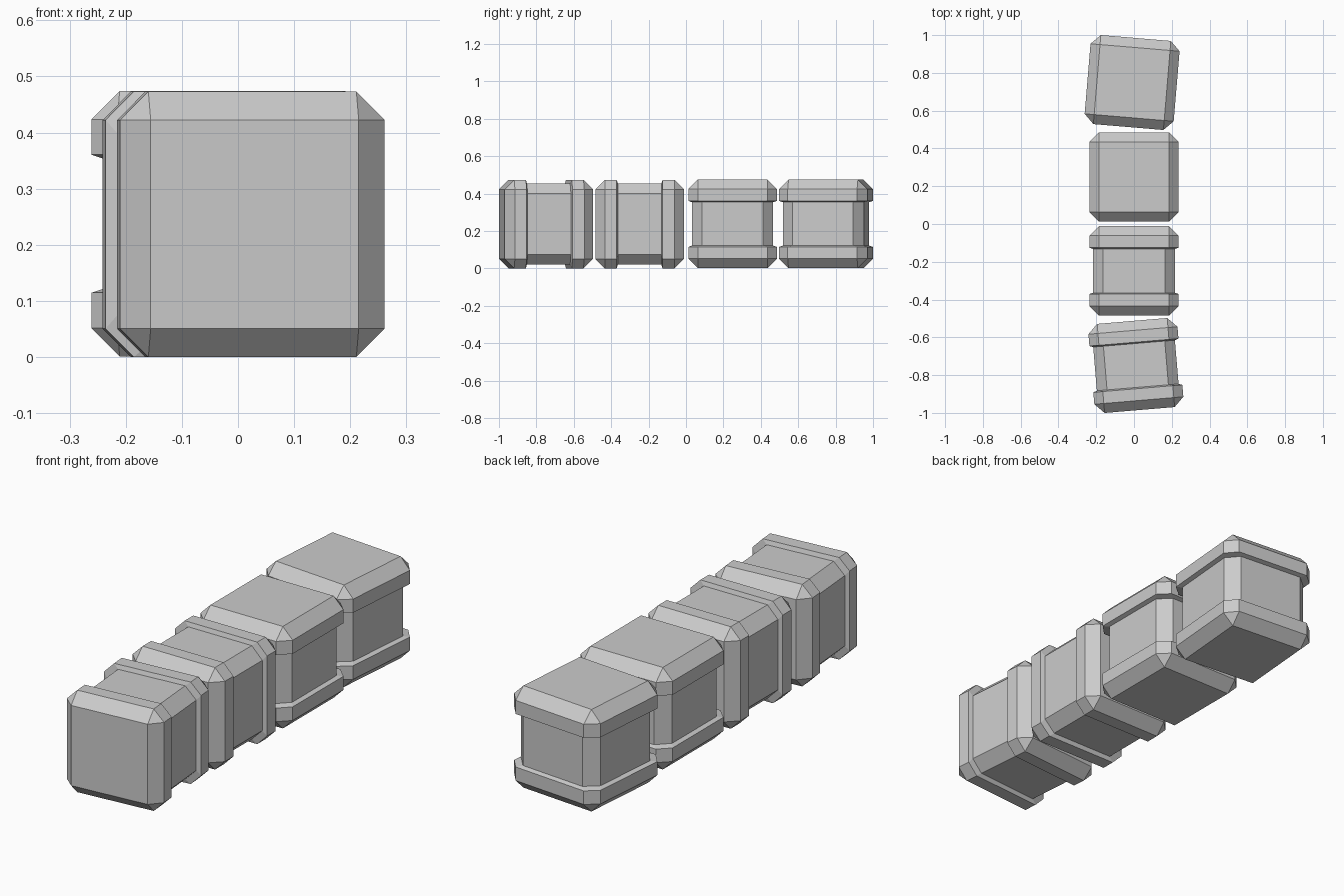
import bpy, bmesh
from math import radians
from mathutils import Matrix

if "Cube" in bpy.data.objects:
    bpy.data.objects.remove(bpy.data.objects["Cube"])

# Half profile of a crate along its axis: (height, half width, half flat width)
H = 0.2365
PROFILE = [
    (H, 0.186, 0.186),        # square end face
    (0.186, H, 0.186),        # outer edge of the cap chamfer
    (0.123, H, 0.186),        # end of the cap rim
    (0.116, 0.217, 0.163),    # recessed middle body
]


def ring(bm, h, w, f):
    pts = [(w, -f), (w, f), (f, w), (-f, w), (-w, f), (-w, -f), (-f, -w), (f, -w)]
    return [bm.verts.new((x, y, h)) for x, y in pts]


def crate(name, location, turn, lying):
    bm = bmesh.new()
    full = PROFILE + [(-h, w, f) for h, w, f in reversed(PROFILE)]
    rings = [ring(bm, *p) for p in full]
    for a, b in zip(rings, rings[1:]):
        for i in range(8):
            j = (i + 1) % 8
            bm.faces.new((a[i], a[j], b[j], b[i]))
    bm.faces.new(rings[0])
    bm.faces.new(rings[-1])
    # Square ends: coincident corner points merge into corner triangles
    bmesh.ops.remove_doubles(bm, verts=bm.verts[:], dist=1e-5)
    bmesh.ops.recalc_face_normals(bm, faces=bm.faces[:])
    rot = Matrix.Rotation(radians(turn), 4, 'Z')
    if lying:
        rot = rot @ Matrix.Rotation(radians(90), 4, 'X')
    mesh = bpy.data.meshes.new(name)
    bm.to_mesh(mesh)
    bm.free()
    ob = bpy.data.objects.new(name, mesh)
    ob.matrix_world = Matrix.Translation(location) @ rot
    bpy.context.collection.objects.link(ob)


# Row of four crates: two lying on their side in front, two upright behind
crate("lying_crate_front", (0.01, -0.749, H), 4.8, True)
crate("lying_crate_rear", (0, -0.248, H), 0, True)
crate("upright_crate_front", (0, 0.249, H + 0.001), 0, False)
crate("upright_crate_rear", (-0.01, 0.749, H + 0.001), -4.8, False)
